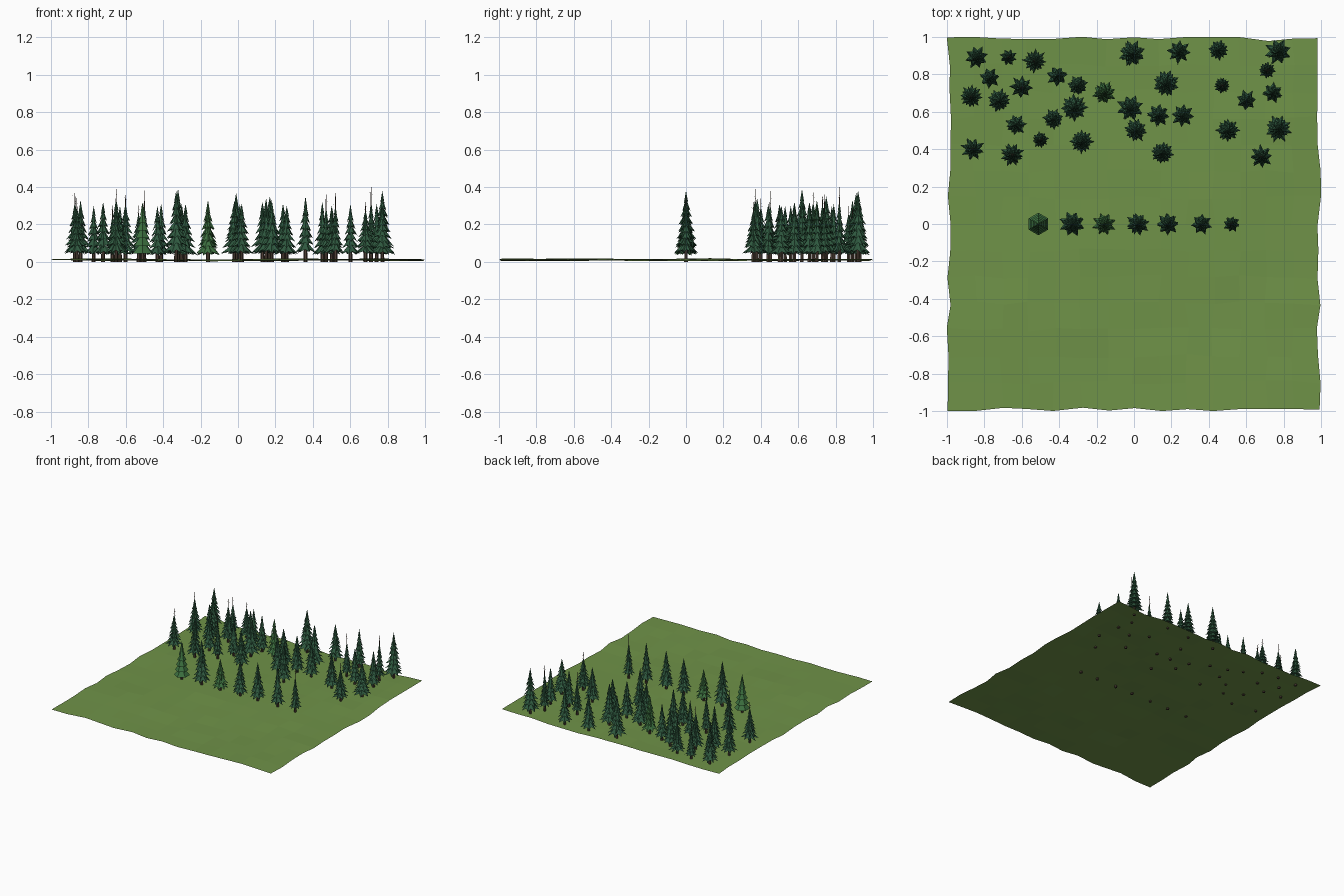
import bpy, bmesh, math, random
from math import pi, sin, cos

random.seed(4)
cube = bpy.data.objects.get("Cube")
if cube:
    bpy.data.objects.remove(cube, do_unlink=True)


def material(name, rgb):
    m = bpy.data.materials.new(name)
    m.use_nodes = True
    m.diffuse_color = (*rgb, 1)
    m.node_tree.nodes["Principled BSDF"].inputs["Base Color"].default_value = (*rgb, 1)
    return m


GRASS = material("grass green", (0.16, 0.29, 0.065))
BARK = material("bark brown", (0.075, 0.05, 0.035))
DARK = material("dark needle green", (0.028, 0.10, 0.05))
BRIGHT = material("bright needle green", (0.045, 0.16, 0.05))


def finish(bm, name, materials):
    mesh = bpy.data.meshes.new(name)
    bm.to_mesh(mesh)
    bm.free()
    for m in materials:
        mesh.materials.append(m)
    obj = bpy.data.objects.new(name, mesh)
    bpy.context.collection.objects.link(obj)
    return obj


def ground_height(x, y):
    return 0.011 + 0.003 * sin(5 * x + 2 * y) + 0.003 * cos(4 * y - 3 * x)


def build_ground():
    bm = bmesh.new()
    bmesh.ops.create_grid(bm, x_segments=14, y_segments=14, size=0.988)
    for v in bm.verts:
        v.co.x += random.uniform(-0.012, 0.012)
        v.co.y += random.uniform(-0.012, 0.012)
        v.co.z = ground_height(v.co.x, v.co.y) + random.uniform(-0.003, 0.003)
    finish(bm, "meadow_ground", [GRASS])


def add_rod(bm, start, end, r_start, r_end, sides):
    # Tapered rod between two points, used for trunks and bare twigs
    rings = []
    for (x, y, z), r in ((start, r_start), (end, r_end)):
        rings.append([bm.verts.new((x + r * cos(2 * pi * i / sides),
                                    y + r * sin(2 * pi * i / sides), z))
                      for i in range(sides)])
    low, high = rings
    for i in range(sides):
        j = (i + 1) % sides
        bm.faces.new((low[i], low[j], high[j], high[i]))
    bm.faces.new(low[::-1])
    bm.faces.new(high)


def add_tier(bm, z, height, radius, points, notch, turn):
    # Star shaped skirt of drooping boughs with a raised underside
    top = bm.verts.new((0, 0, z + height))
    under = bm.verts.new((0, 0, z + height * 0.35))
    rim = []
    count = points * 2 if notch < 1 else points
    for i in range(count):
        a = turn + 2 * pi * i / count
        if notch == 1:
            r, drop = radius, 0
        elif i % 2:
            r, drop = radius * notch, height * 0.2
        else:
            r = radius * random.uniform(0.88, 1.08)
            drop = -height * random.uniform(0, 0.12)
        rim.append(bm.verts.new((r * cos(a), r * sin(a), z + drop)))
    for i in range(count):
        a, b = rim[i], rim[(i + 1) % count]
        for f in (bm.faces.new((a, b, top)), bm.faces.new((b, a, under))):
            f.material_index = 1


def build_tree(name, x, y, h, radius, points, notch, tiers, crown, needles):
    bm = bmesh.new()
    base = ground_height(x, y)
    add_rod(bm, (0, 0, 0), (0, 0, h - 0.01), 0.011, 0.001, 6)
    low = base + h * 0.11
    top = h * crown
    step = (top - low) / (tiers + 0.7)
    for i in range(tiers):
        t = i / tiers
        add_tier(bm, low + i * step, step * 1.7, radius * (1 - t) ** 0.85,
                 points, notch, pi / 6 if notch == 1 else random.uniform(0, pi))
    # Dead twigs on the bare leader
    if crown < 1:
        for i in range(5):
            a = i * 2.4
            z = top + (h - top) * (i - 1) / 6
            add_rod(bm, (0, 0, z), (0.013 * cos(a), 0.013 * sin(a), z + 0.004),
                    0.0015, 0.0005, 3)
    obj = finish(bm, name, [BARK, needles])
    obj.location = (x, y, 0)


# Kind: radius, bough points, notch depth, tiers, crown fraction, needle colour
KINDS = {
    "plain_spruce": (0.06, 6, 1, 6, 1, BRIGHT),
    "broad_spruce": (0.073, 8, 0.6, 8, 1, DARK),
    "medium_spruce": (0.064, 8, 0.6, 7, 1, DARK),
    "slim_spruce": (0.056, 7, 0.62, 7, 1, DARK),
    "light_spruce": (0.064, 8, 0.6, 6, 1, BRIGHT),
    "bare_topped_spruce": (0.046, 8, 0.6, 7, 0.8, DARK),
    "ragged_spruce": (0.065, 8, 0.55, 7, 0.84, DARK),
}

# Places: x, y, height
PLACES = {
    "plain_spruce": [(-.51, 0, .32)],
    "broad_spruce": [(-.33, 0, .38), (-.01, .91, .37), (.77, .92, .38), (.17, .75, .35),
                     (-.02, .62, .32), (.77, .51, .3), (-.32, .62, .39)],
    "medium_spruce": [(.02, 0, .31), (.18, 0, .33), (-.84, .89, .33), (.24, .92, .31),
                      (-.72, .66, .32), (.13, .58, .32), (.26, .58, .3),
                      (.01, .5, .31), (.5, .5, .3), (.15, .38, .34), (-.28, .44, .31)],
    "slim_spruce": [(.36, 0, .35), (-.77, .78, .3), (-.41, .79, .31), (-.3, .74, .31),
                    (-.43, .56, .3), (-.63, .53, .3), (.6, .66, .31), (.74, .7, .31),
                    (.45, .93, .32)],
    "light_spruce": [(-.16, 0, .27), (-.16, .7, .33)],
    "bare_topped_spruce": [(.52, 0, .38), (-.67, .89, .31), (-.5, .45, .39),
                           (.47, .74, .37), (.71, .82, .41)],
    "ragged_spruce": [(-.87, .68, .38), (-.86, .4, .35), (-.65, .37, .4),
                      (-.6, .73, .37), (-.53, .87, .31), (.68, .36, .33)],
}

build_ground()
for kind, spots in PLACES.items():
    for n, (x, y, h) in enumerate(spots, 1):
        build_tree(f"{kind}_{n}", x, y, h, *KINDS[kind])
